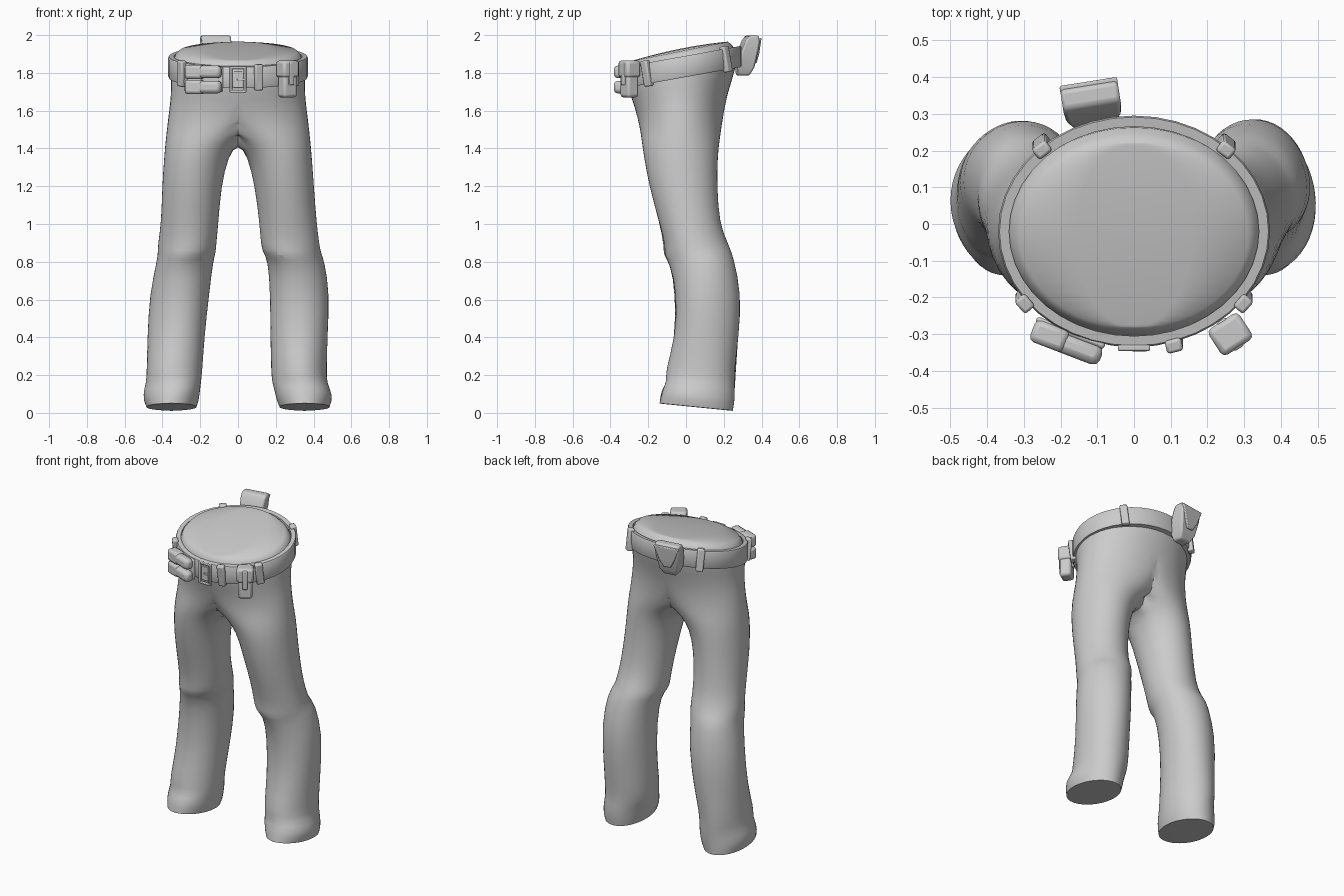
import bpy, bmesh, math
from mathutils import Matrix, Vector

if "Cube" in bpy.data.objects:
    bpy.data.objects.remove(bpy.data.objects["Cube"])

grey = bpy.data.materials.new("plain grey")
grey.diffuse_color = (0.6, 0.6, 0.6, 1)
grey.use_nodes = True
grey.node_tree.nodes["Principled BSDF"].inputs["Base Color"].default_value = grey.diffuse_color


def finish(name, bm, matrix=Matrix(), bevel=0, subsurf=0, angle=40):
    bmesh.ops.recalc_face_normals(bm, faces=bm.faces)
    mesh = bpy.data.meshes.new(name)
    bm.to_mesh(mesh)
    bm.free()
    mesh.materials.append(grey)
    ob = bpy.data.objects.new(name, mesh)
    ob.matrix_world = matrix
    bpy.context.collection.objects.link(ob)
    if bevel:
        mod = ob.modifiers.new("bevel", 'BEVEL')
        mod.width, mod.segments = bevel, 2
    if subsurf:
        mod = ob.modifiers.new("smooth", 'SUBSURF')
        mod.levels = mod.render_levels = subsurf
    bpy.ops.object.select_all(action='DESELECT')
    ob.select_set(True)
    bpy.context.view_layer.objects.active = ob
    bpy.ops.object.shade_smooth_by_angle(angle=math.radians(angle))
    return ob


def placed(loc, turn, tilt=0.0):
    return (Matrix.Translation(loc) @ Matrix.Rotation(tilt, 4, 'X')
            @ Matrix.Rotation(turn, 4, 'Z'))


def box(name, size, matrix, offset=(0, 0, 0), bevel=0.008):
    bm = bmesh.new()
    bmesh.ops.create_cube(bm, size=1)
    for v in bm.verts:
        v.co = Vector(a * b + c for a, b, c in zip(v.co, size, offset))
    return finish(name, bm, matrix, bevel)


def taper(name, rows, matrix, bevel):
    # rows: z, half width, inner y, outer y
    bm = bmesh.new()
    rings = [[bm.verts.new(p) for p in ((-w, a, z), (w, a, z), (w, b, z), (-w, b, z))]
             for z, w, a, b in rows]
    for lo, hi in zip(rings, rings[1:]):
        for i in range(4):
            j = (i + 1) % 4
            bm.faces.new((lo[i], lo[j], hi[j], hi[i]))
    bm.faces.new(rings[0])
    bm.faces.new(rings[-1])
    return finish(name, bm, matrix, bevel)


# Trousers: each half is a stack of rings; above the crotch they meet at x = 0
ROWS = [  # z, outer x, inner x, front y, back y, tilt
    (1.915, .32, -.32, -.285, .225, .2),
    (1.875, .352, -.352, -.312, .275, .18),
    (1.78, .36, -.36, -.315, .27, .17),
    (1.68, .357, -.357, -.285, .225, .1),
    (1.57, .372, -.30, -.257, .2, .05),
    (1.49, .38, -.14, -.243, .187, 0),
    (1.43, .386, -.03, -.235, .178, 0),
    (1.36, .392, .05, -.225, .17, 0),
    (1.2, .403, .088, -.197, .165, 0),
    (1.0, .418, .113, -.14, .18, 0),
    (.9, .43, .118, -.115, .212, .1),
    (.85, .435, .125, -.118, .235, .1),
    (.81, .455, .155, -.083, .255, .1),
    (.63, .487, .168, -.055, .292, 0),
    (.4, .477, .173, -.06, .277, 0),
    (.22, .472, .175, -.108, .262, 0),
    (.16, .475, .183, -.103, .258, -.05),
    (.10, .503, .198, -.133, .257, -.1),
    (.03, .492, .213, -.142, .25, -.1)]
LEFT_SHIFT = {1.0: -.01, .9: -.008, .85: -.008, .81: -.022, .63: -.02, .22: .016, .16: .01}
N = 24
bm = bmesh.new()
crease = bm.edges.layers.float.new("crease_edge")


def cap(ring):
    for k in range(N // 2):
        quad = []
        for i in (k, k + 1, N - k - 1, (N - k) % N):
            if ring[i] not in quad:
                quad.append(ring[i])
        bm.faces.new(quad)


for side in (1, -1):
    rings = []
    for n, (z, xo, xi, yf, yb, tilt) in enumerate(ROWS):
        if side < 0:
            s = LEFT_SHIFT.get(z, 0)
            xo, xi = xo + s, xi + s
        xc, yc, ry = (xo + xi) / 2, (yf + yb) / 2, (yb - yf) / 2
        ring = []
        for k in range(N):
            t = 2 * math.pi * k / N - math.pi / 2
            c, s = math.cos(t), math.sin(t)
            fold = 1 + (.03 * math.sin(3 * t + 23 * z + side) if .05 < z < .95 else 0)
            x = xc + (xo - xc) * c * fold
            x = 0 if x < 1e-5 else x
            y = yc + ry * s * fold
            dome = .02 * s * s - .02 if n == 0 and k > N // 2 else 0
            ring.append(bm.verts.new((side * x, y, z + tilt * (y - yc) - dome)))
        rings.append(ring)
    for a, b in zip(rings, rings[1:]):
        for k in range(N):
            q = (a[k], a[(k + 1) % N], b[(k + 1) % N], b[k])
            if any(abs(v.co.x) > 0 for v in q):
                bm.faces.new(q)
    cap(rings[0])
    cap(rings[-1])
    for ring, last, c in ((rings[0], N // 2, .7), (rings[-1], N, .8)):
        for k in range(last):
            e = bm.edges.get((ring[k], ring[(k + 1) % N]))
            if e:
                e[crease] = c
bmesh.ops.delete(bm, geom=[v for v in bm.verts if not v.link_faces], context='VERTS')
bmesh.ops.remove_doubles(bm, verts=bm.verts, dist=1e-5)
finish("trousers", bm, subsurf=1, angle=50)


# Belt: tilted oval band
def belt_z(y):
    return 1.775 + .18 * (y + .33)


BX, BY, BC = .37, .315, -.02
bm = bmesh.new()
M = 40
loops = []
for inset, h in ((.03, -.056), (.004, -.056), (0, -.048), (0, .048), (.004, .056), (.03, .056)):
    ring = []
    for k in range(M):
        t = 2 * math.pi * k / M
        y = BC + (BY - inset) * math.sin(t)
        ring.append(bm.verts.new(((BX - inset) * math.cos(t), y, belt_z(y) + h)))
    loops.append(ring)
for a, b in zip(loops, loops[1:] + loops[:1]):
    for k in range(M):
        bm.faces.new((a[k], a[(k + 1) % M], b[(k + 1) % M], b[k]))
finish("belt", bm)


def on_belt(x, y):
    # nearest belt spot, and the turn that points local -y outwards
    t = math.atan2((y - BC) / BY, x / BX)
    p = Vector((BX * math.cos(t), BC + BY * math.sin(t), 0))
    p.z = belt_z(p.y)
    return p, math.atan2(math.sin(t) / BY, math.cos(t) / BX) + math.pi / 2


# Belt loops
for i, (x, y) in enumerate(((.31, -.215), (-.31, -.215), (.27, .23), (-.27, .23), (.112, -.33))):
    p, turn = on_belt(x, y)
    box(f"belt_loop_{i + 1}", (.045, .036, .138), placed(p, turn, .17))

# Buckle: frame and prong
at = placed((0, -.337, 1.765), 0)
for s in (-1, 1):
    box("buckle_side", (.014, .016, .14), at, (s * .037, 0, 0), .004)
    box("buckle_bar", (.088, .016, .014), at, (0, 0, s * .063), .004)
box("buckle_plate", (.05, .01, .09), at, (0, .002, 0), .003)
box("buckle_prong", (.04, .012, .012), at, (.015, -.004, 0), .003)

# Twin pouch, front left: backing plate with two stacked rounded pockets
at = placed((-.18, -.315, 1.765), math.radians(-21))
box("twin_pouch_back", (.2, .02, .13), at, (0, .02, 0))
for dz in (.04, -.04):
    box("twin_pouch_pocket", (.195, .056, .066), at, (.004, -.012, dz), .02)
    box("twin_pouch_flap", (.1, .064, .076), at, (-.05, -.008, dz), .016)

# Single pouch, front right: body and lid
at = placed((.262, -.3, 1.775), math.radians(33))
box("single_pouch_body", (.085, .07, .18), at, (0, 0, -.015), .015)
box("single_pouch_lid", (.1, .085, .09), at, (0, 0, .045), .015)
box("single_pouch_strap", (.03, .092, .12), at, (0, 0, .02), .005)

# Back pouch: tapered body leaning outwards, with a pointed flap
at = placed((-.115, .325, 0), math.radians(9))
taper("back_pouch", ((1.785, .04, -.055, .005), (1.83, .06, -.06, .03), (1.92, .076, -.04, .048),
                     (1.97, .079, -.02, .056), (1.998, .079, .0, .05)), at, .01)
taper("back_pouch_flap", ((1.85, .022, .03, .046), (1.9, .05, .04, .056),
                          (1.985, .081, .045, .064)), at, .005)
